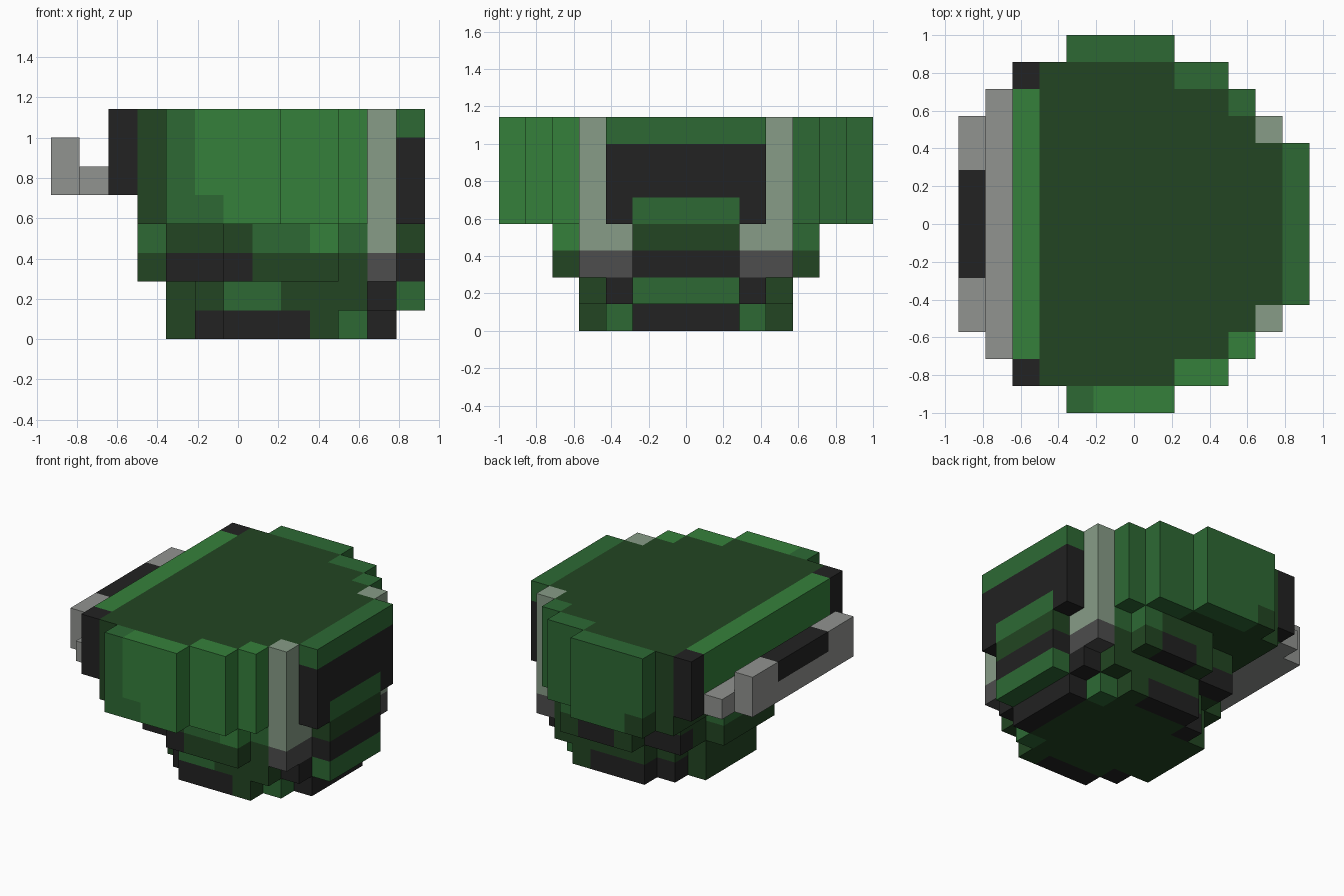
import bpy, bmesh
from mathutils import Vector

cube = bpy.data.objects.get("Cube")
if cube:
    bpy.data.objects.remove(cube, do_unlink=True)

U = 1 / 7            # size of one block


def linear(v):
    v /= 255
    return v / 12.92 if v <= 0.04045 else ((v + 0.055) / 1.055) ** 2.4


COLOURS = {
    "dark_green": (34, 69, 34),
    "mid_green": (45, 105, 52),
    "bright_green": (53, 128, 59),
    "charcoal": (34, 34, 34),
    "steel_grey": (145, 147, 144),
    "sage_grey": (135, 156, 135),
    "dark_grey": (77, 77, 77),
}
NAMES = list(COLOURS)
materials = []
for name, rgb in COLOURS.items():
    mat = bpy.data.materials.new(name)
    col = [linear(c) for c in rgb] + [1]
    mat.diffuse_color = col
    mat.use_nodes = True
    bsdf = mat.node_tree.nodes["Principled BSDF"]
    bsdf.inputs["Base Color"].default_value = col
    bsdf.inputs["Roughness"].default_value = 0.8
    materials.append(mat)

cells = {}           # block position -> (part, colour)


def fill(part, colour, x, y, z, sides=(-1, 1)):
    """Fill blocks; y is a distance from the middle, on the given sides."""
    for i in range(*x):
        for j in range(*y):
            for k in range(*z):
                for s in sides:
                    cells[i, j if s > 0 else -1 - j, k] = (part, colour)


FRONT, BACK = (-1,), (1,)

# Upper body: stepped round plan
for x0, x1, half in [(3, 4, 6), (4, 8, 7), (8, 10, 6), (10, 11, 5), (11, 12, 4), (12, 13, 3)]:
    fill("upper_body", "dark_green", (x0, x1), (0, half), (4, 8))
# Side plates, bright in front and mid green behind
for x0, x1, d in [(4, 8, 6), (8, 10, 5), (10, 11, 4)]:
    fill("side_plates", "bright_green", (x0, x1), (d, d + 1), (4, 8), FRONT)
    fill("side_plates", "mid_green", (x0, x1), (d, d + 1), (4, 8), BACK)
fill("side_plates", "mid_green", (4, 5), (6, 7), (4, 8), FRONT)
fill("side_plates", "mid_green", (5, 6), (6, 7), (4, 5), FRONT)
fill("side_plates", "dark_green", (4, 5), (6, 7), (4, 5), BACK)
# Visor panel at the +x end
fill("visor", "charcoal", (12, 13), (0, 3), (4, 7))
fill("visor", "mid_green", (12, 13), (0, 3), (7, 8))
fill("visor", "mid_green", (12, 13), (0, 2), (4, 5))
# Rim and dark corner posts at the -x end
fill("rim", "bright_green", (2, 3), (0, 5), (5, 8))
fill("corner_posts", "charcoal", (2, 3), (5, 6), (5, 8))
# Handle bar
fill("handle", "steel_grey", (1, 2), (0, 5), (5, 6))
fill("handle", "steel_grey", (0, 1), (0, 4), (5, 7))
fill("handle", "charcoal", (0, 1), (0, 2), (6, 7))

# Lower body
for x0, x1, half in [(3, 4, 2), (4, 6, 4), (6, 10, 5), (10, 12, 4), (12, 13, 2)]:
    fill("lower_body", "dark_green", (x0, x1), (0, half), (2, 4))
fill("lower_body", "mid_green", (3, 4), (0, 2), (3, 4))
fill("lower_body", "charcoal", (4, 6), (3, 4), (2, 3))
fill("lower_body", "charcoal", (6, 7), (4, 5), (2, 3), FRONT)
fill("lower_body", "charcoal", (7, 9), (4, 5), (2, 3), BACK)
fill("lower_body", "mid_green", (7, 9), (4, 5), (3, 4), FRONT)
fill("lower_body", "bright_green", (9, 10), (4, 5), (3, 4), FRONT)
fill("lower_body", "mid_green", (9, 10), (4, 5), (3, 4), BACK)
fill("lower_body", "mid_green", (10, 11), (3, 4), (3, 4))
fill("lower_body", "charcoal", (12, 13), (0, 2), (2, 3))
# Pale struts beside the visor
fill("struts", "sage_grey", (11, 12), (3, 4), (4, 8))
fill("struts", "sage_grey", (11, 12), (2, 4), (3, 4))
fill("struts", "dark_grey", (11, 12), (2, 4), (2, 3))

# Base
for x0, x1, half in [(4, 5, 2), (5, 6, 3), (6, 10, 4), (10, 11, 3), (11, 12, 2)]:
    fill("base", "dark_green", (x0, x1), (0, half), (0, 2))
fill("base", "dark_green", (10, 11), (3, 4), (1, 2))
fill("base", "charcoal", (11, 12), (2, 3), (1, 2))
fill("base", "mid_green", (12, 13), (0, 2), (1, 2))
fill("base", "charcoal", (11, 12), (0, 2), (0, 1))
fill("base", "mid_green", (10, 11), (2, 3), (0, 1))
fill("base", "charcoal", (5, 6), (2, 3), (0, 1))
fill("base", "charcoal", (6, 9), (3, 4), (0, 1))
fill("base", "mid_green", (6, 8), (3, 4), (1, 2), FRONT)


def build(part):
    """Make one object from the outer faces of a part's blocks."""
    bm = bmesh.new()
    for pos, (owner, colour) in cells.items():
        if owner != part:
            continue
        centre = Vector(pos) + Vector((-6, 0.5, 0.5))
        for axis in range(3):
            for s in (-1, 1):
                near = list(pos)
                near[axis] += s
                if tuple(near) in cells:
                    continue
                n, a, b = Vector(), Vector(), Vector()
                n[axis] = s / 2
                a[(axis + 1) % 3] = 0.5
                b[(axis + 2) % 3] = s / 2
                mid = centre + n
                corners = (mid - a - b, mid + a - b, mid + a + b, mid - a + b)
                face = bm.faces.new([bm.verts.new(c * U) for c in corners])
                face.material_index = NAMES.index(colour)
    bmesh.ops.remove_doubles(bm, verts=bm.verts, dist=0.001)
    bmesh.ops.dissolve_limit(bm, angle_limit=0.01, verts=bm.verts, edges=bm.edges,
                             delimit={'MATERIAL'})
    mesh = bpy.data.meshes.new(part)
    for mat in materials:
        mesh.materials.append(mat)
    bm.to_mesh(mesh)
    bm.free()
    bpy.context.collection.objects.link(bpy.data.objects.new(part, mesh))


for part in sorted({owner for owner, _ in cells.values()}):
    build(part)
